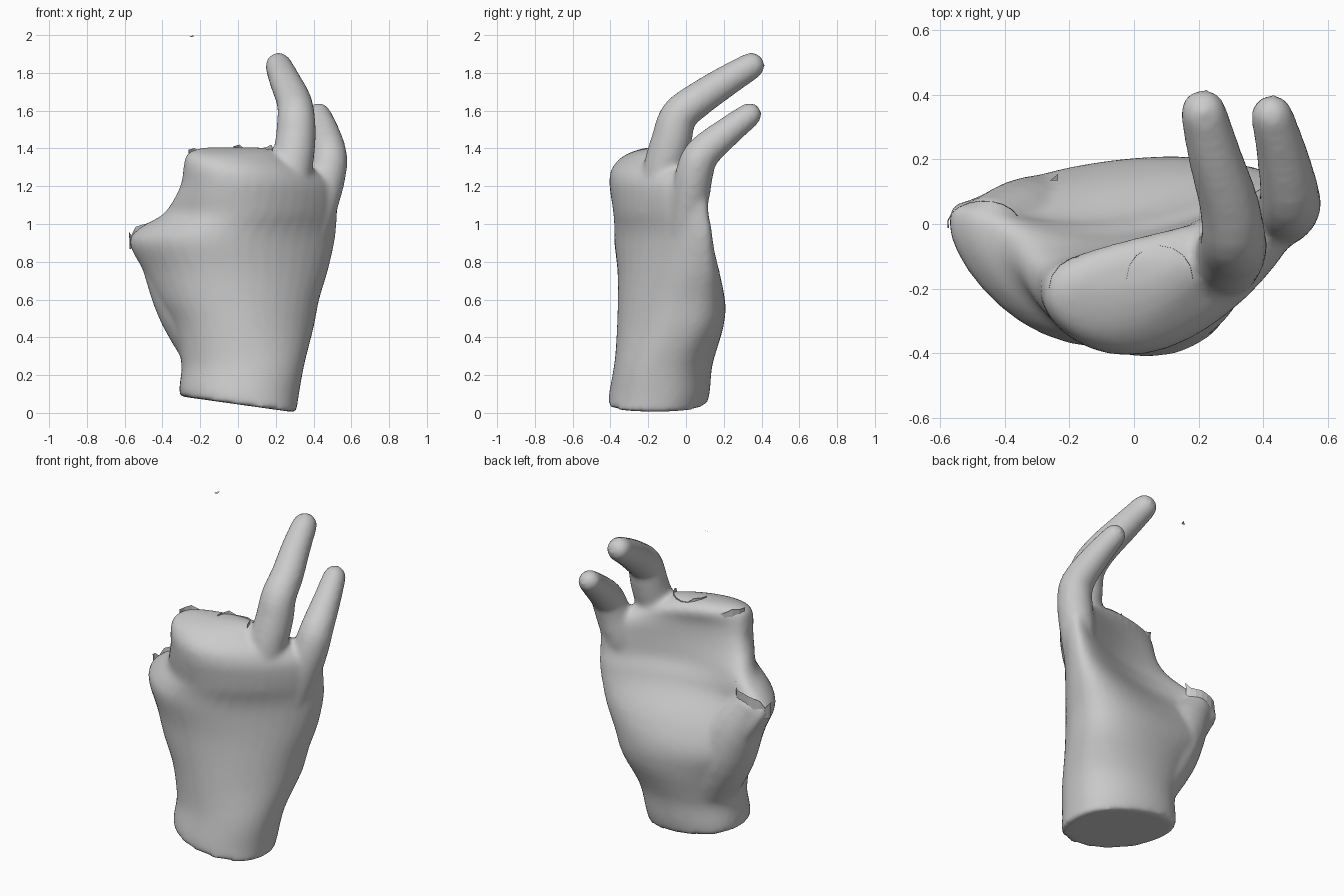
import bpy, bmesh, math, random
from mathutils import Vector

if "Cube" in bpy.data.objects:
    bpy.data.objects.remove(bpy.data.objects["Cube"])

random.seed(4)
N = 40


def make_object(name, bm, smooth=True):
    me = bpy.data.meshes.new(name)
    bm.to_mesh(me)
    bm.free()
    for p in me.polygons:
        p.use_smooth = smooth
    ob = bpy.data.objects.new(name, me)
    bpy.context.collection.objects.link(ob)
    return ob


def loft(bm, rings):
    """Skin a list of closed rings and cap both ends."""
    vs = [[bm.verts.new(p) for p in r] for r in rings]
    for a, b in zip(vs, vs[1:]):
        n = len(a)
        for i in range(n):
            bm.faces.new((a[i], a[(i + 1) % n], b[(i + 1) % n], b[i]))
    bm.faces.new(vs[0][::-1])
    bm.faces.new(vs[-1])


def smooth_rows(rows, steps=4):
    """Catmull-Rom interpolation of parameter rows."""
    out = []
    for i in range(len(rows) - 1):
        a, b, c, d = (rows[max(0, min(len(rows) - 1, i + k))] for k in (-1, 0, 1, 2))
        for s in range(steps):
            t = s / steps
            out.append([.5 * (2 * q + (r - p) * t + (2 * p - 5 * q + 4 * r - w) * t * t
                              + (3 * q - p - 3 * r + w) * t ** 3)
                        for p, q, r, w in zip(a, b, c, d)])
    return out + [list(rows[-1])]


def tube(bm, pts, n=20):
    """Tapered round-tipped digit through (x, y, z, radius) points."""
    pts = smooth_rows(pts, 3)
    P = [Vector(p[:3]) for p in pts]
    R = [p[3] for p in pts]
    d, r, base = (P[-1] - P[-2]).normalized(), R[-1], P[-1]
    for k in (30, 55, 78):
        P.append(base + d * r * math.sin(math.radians(k)))
        R.append(r * math.cos(math.radians(k)))
    rings = []
    for i, (p, r) in enumerate(zip(P, R)):
        t = (P[min(i + 1, len(P) - 1)] - P[max(i - 1, 0)]).normalized()
        b = t.cross(Vector((1, 0, 0))).normalized()
        a = b.cross(t)
        rings.append([p + r * (a * math.cos(2 * math.pi * j / n) + b * math.sin(2 * math.pi * j / n))
                      for j in range(n)])
    loft(bm, rings)


# Palm and wrist sections: z, left x, right x, left y, right y, bow, half thickness
sections = [
    (0.00, -.31, .31, -.09, -.17, -.02, .26),
    (0.08, -.31, .32, -.09, -.15, -.02, .265),
    (0.25, -.30, .35, -.08, -.12, -.02, .26),
    (0.45, -.345, .40, -.05, -.02, -.05, .28),
    (0.60, -.43, .43, -.02, .02, -.08, .28),
    (0.75, -.50, .475, .00, .06, -.14, .25),
    (0.90, -.575, .51, .01, .08, -.215, .205),
    (0.98, -.52, .52, .00, .08, -.225, .19),
    (1.05, -.40, .525, -.06, .07, -.20, .18),
    (1.14, -.335, .525, -.14, .06, -.16, .18),
    (1.22, -.30, .50, -.18, .04, -.135, .18),
    (1.29, -.29, .40, -.20, -.03, -.095, .17),
    (1.35, -.28, .27, -.21, -.09, -.04, .145),
    (1.385, -.25, .20, -.20, -.12, -.01, .10),
    (1.405, -.18, .13, -.18, -.13, .00, .04),
]
bm = bmesh.new()
rings = []
for z, x0, x1, yl, yr, bow, h in smooth_rows(sections):
    ring = []
    for j in range(N):
        t = 2 * math.pi * j / N
        u, s = math.cos(t), math.sin(t)
        x = (x0 + x1) / 2 + (x1 - x0) / 2 * u
        y = yl + (yr - yl) * (u + 1) / 2 + bow * (1 - u * u) * (1 - .2 * u)
        y += h * math.copysign(abs(s) ** .85, s)
        tilt = (0.045 - 0.14 * x) * max(0, 1 - z / .3)
        ring.append(Vector((x, y, max(z + tilt, 0))))
    rings.append(ring)
loft(bm, rings)

# Ring finger, little finger and thumb stump
tube(bm, [(.25, -.17, 1.05, .10), (.285, -.115, 1.3, .11), (.305, -.075, 1.45, .107),
          (.308, -.04, 1.57, .10), (.295, .06, 1.655, .093), (.25, .21, 1.755, .083),
          (.215, .345, 1.837, .072)])
tube(bm, [(.38, -.02, .9, .08), (.435, .02, 1.12, .10), (.473, .045, 1.27, .10),
          (.483, .085, 1.37, .094), (.46, .21, 1.48, .08), (.427, .335, 1.577, .066)])
tube(bm, [(-.12, -.04, .3, .16), (-.25, -.02, .55, .175), (-.35, -.01, .75, .15),
          (-.44, -.01, .9, .105)])
bmesh.ops.recalc_face_normals(bm, faces=bm.faces)
hand = make_object("hand", bm)
m = hand.modifiers.new("blend", 'REMESH')
m.mode = 'VOXEL'
m.voxel_size = 0.016
m.use_smooth_shade = True
m = hand.modifiers.new("soften", 'SMOOTH')
m.factor = 0.5
m.iterations = 8


# Torn edges round the broken digits
def torn_rim(name, centre, rx, ry, a0, a1, n, slope, height):
    bm = bmesh.new()
    rows = []
    for i in range(n + 1):
        a = math.radians(a0 + (a1 - a0) * i / n)
        x, y = rx * math.cos(a), ry * math.sin(a)
        z = centre[2] + slope * x
        k = random.uniform(0.1, 1) * height
        rows.append((bm.verts.new((centre[0] + x, centre[1] + y, z - .06)),
                     bm.verts.new((centre[0] + x * 1.03, centre[1] + y * 1.03, z + k))))
    for p, q in zip(rows, rows[1:]):
        bm.faces.new((p[0], q[0], q[1], p[1]))
    make_object(name, bm, smooth=False)


torn_rim("index_torn_edge", (-.15, -.20, 1.355), .11, .10, 0, 180, 8, 0.05, .055)
torn_rim("middle_torn_edge", (.08, -.17, 1.385), .10, .10, 0, 180, 8, 0.1, .045)
torn_rim("thumb_torn_edge", (-.465, .00, .97), .11, .07, 20, 190, 9, 0.4, .05)

# Loose fragment floating above
bm = bmesh.new()
bm.faces.new([bm.verts.new(p) for p in
              ((-.26, .135, 1.99), (-.235, .135, 1.99), (-.235, .155, 2.0))])
make_object("loose_fragment", bm, smooth=False)
